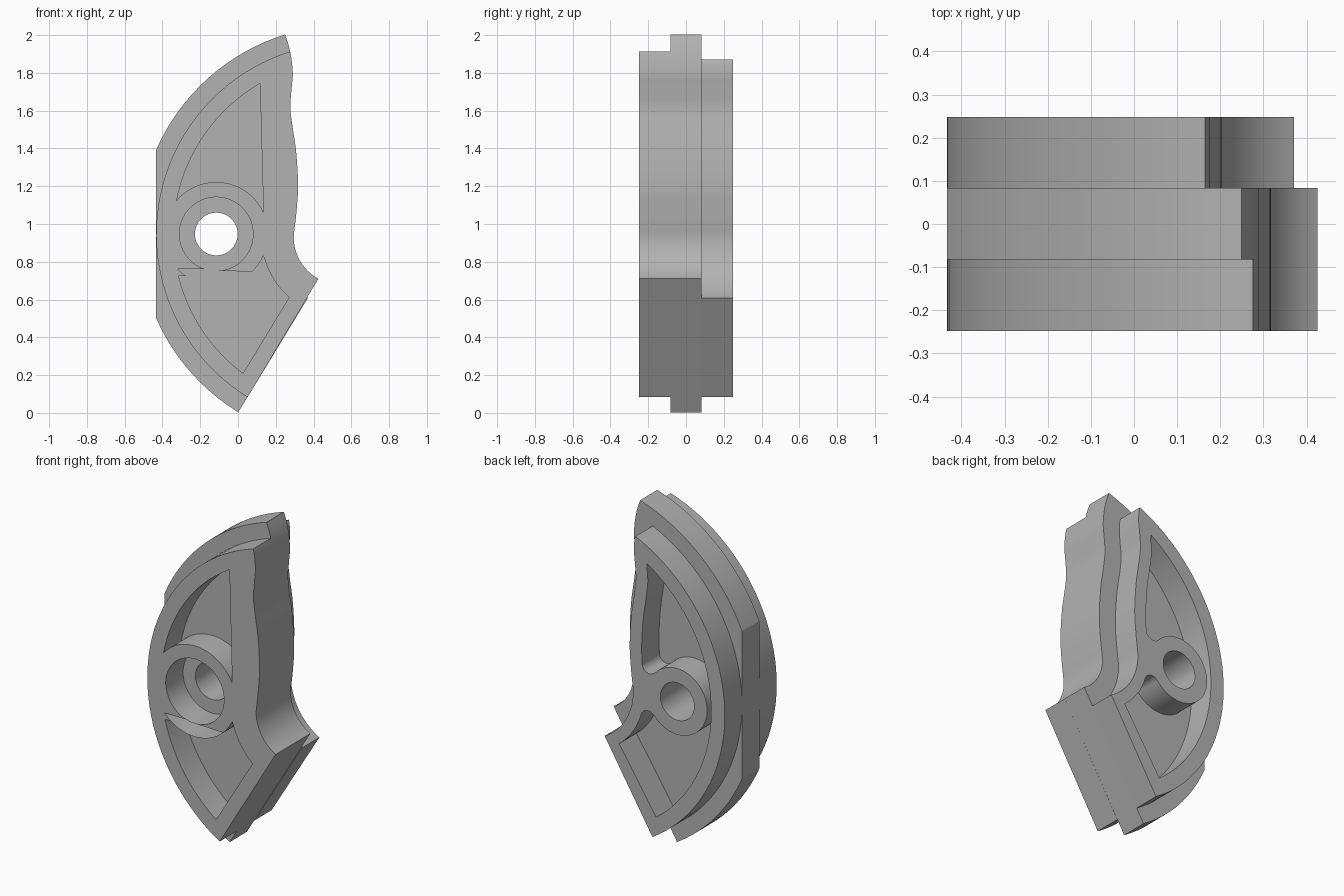
import bpy, bmesh
from math import sin, cos, radians
from mathutils import Matrix

if "Cube" in bpy.data.objects:
    bpy.data.objects.remove(bpy.data.objects["Cube"])

RIM = (0.58, 0.947)      # centre of the big outer arcs
NOTCH = (0.545, 0.93)    # centre of the concave corner arc
HUB = (-0.115, 0.947)    # centre of the bore
WAVE = [(0.296, 0.82), (0.295, 0.93), (0.308, 1.05), (0.318, 1.2), (0.308, 1.38),
        (0.288, 1.52), (0.277, 1.62), (0.284, 1.72), (0.290, 1.8), (0.277, 1.91),
        (0.250, 2.0), (0.215, 2.08)]


def arc(centre, r, a0, a1):
    n = max(3, int(abs(a1 - a0) / 3))
    angles = [radians(a0 + (a1 - a0) * i / n) for i in range(n + 1)]
    return [(centre[0] + r * cos(a), centre[1] + r * sin(a)) for a in angles]


def circle(r):
    return arc(HUB, r, 0, 360)[:-1]


def wave(shift, low, high):
    """Smooth wavy edge, moved left by shift, between two heights."""
    points = []
    for p0, p1, p2, p3 in zip(WAVE, WAVE[1:], WAVE[2:], WAVE[3:]):
        for i in range(6):
            t = i / 6
            x, z = (0.5 * (2 * b + (c - a) * t + (2 * a - 5 * b + 4 * c - d) * t * t
                           + (3 * b - a - 3 * c + d) * t ** 3)
                    for a, b, c, d in zip(p0, p1, p2, p3))
            if low < z < high:
                points.append((x - shift, z))
    return points


def right_edge(shift, high):
    return arc(NOTCH, 0.25 + shift, 241.5, 180) + wave(shift, 0.935, high - 0.005)


def layer(name, y0, y1, loops):
    """Extrude an outline with holes between two depths."""
    curve = bpy.data.curves.new(name, 'CURVE')
    curve.dimensions = '2D'
    curve.fill_mode = 'BOTH'
    curve.extrude = (y1 - y0) / 2
    for loop in loops:
        spline = curve.splines.new('POLY')
        spline.points.add(len(loop) - 1)
        for point, (x, z) in zip(spline.points, loop):
            point.co = (x, z, 0, 1)
        spline.use_cyclic_u = True
    temp = bpy.data.objects.new(name + "_outline", curve)
    bpy.context.collection.objects.link(temp)
    bpy.context.view_layer.update()
    mesh = bpy.data.meshes.new_from_object(temp.evaluated_get(
        bpy.context.evaluated_depsgraph_get()))
    bpy.data.objects.remove(temp)
    mesh.transform(Matrix.Translation((0, (y0 + y1) / 2, 0)) @ Matrix.Rotation(radians(90), 4, 'X'))
    bm = bmesh.new()
    bm.from_mesh(mesh)
    bmesh.ops.remove_doubles(bm, verts=bm.verts, dist=0.0002)
    bmesh.ops.recalc_face_normals(bm, faces=bm.faces)
    bm.to_mesh(mesh)
    bm.free()
    obj = bpy.data.objects.new(name, mesh)
    bpy.context.collection.objects.link(obj)
    mesh.materials.clear()
    mesh.materials.append(grey)
    bpy.ops.object.select_all(action='DESELECT')
    obj.select_set(True)
    bpy.context.view_layer.objects.active = obj
    bpy.ops.object.shade_smooth_by_angle(angle=radians(25))
    return obj


grey = bpy.data.materials.new("plain grey")
grey.use_nodes = True
colour = (0.45, 0.45, 0.45, 1)
grey.diffuse_color = colour
grey.node_tree.nodes["Principled BSDF"].inputs["Base Color"].default_value = colour

# Front plate: counterbored hub between two pockets
front_outline = right_edge(0, 1.91) + arc(RIM, 1.013, 107.5, 238.5)
upper_pocket = arc(HUB, 0.275, 24.7, 141.3) + arc(RIM, 0.922, 169.4, 120.2)
lower_pocket = (arc(HUB, 0.275, -25.1, -140.9) + arc(RIM, 0.922, 190.9, 233.1)
                + arc(NOTCH, 0.42, 229.2, 193.7)[:-1])
layer("front_plate", -0.248, -0.082,
      [front_outline, upper_pocket, lower_pocket, circle(0.195)])

# Middle web: larger flange with a flat side
web_outline = (right_edge(0, 2.0) + arc(RIM, 1.107, 107.4, 156.2)
               + arc(RIM, 1.107, 203.8, 238.5))
layer("middle_web", -0.082, 0.083, [web_outline, circle(0.113)])

# Back plate: narrower, with one pocket wrapping around the hub
back_outline = right_edge(0.115, 1.87) + arc(RIM, 1.013, 114.2, 238.5)
back_pocket = (arc(RIM, 0.922, 122.4, 233.1) + arc(NOTCH, 0.437, 231.5, 196.8)
               + arc((0.079, 0.789), 0.05, 16.8, 140.8)[1:]
               + arc(HUB, 0.2, -39.2, -317.8)[1:]
               + arc((0.07, 1.115), 0.05, 222.2, 360)[1:] + wave(0.195, 1.13, 1.715))
layer("back_plate", 0.083, 0.248, [back_outline, back_pocket, circle(0.113)])
